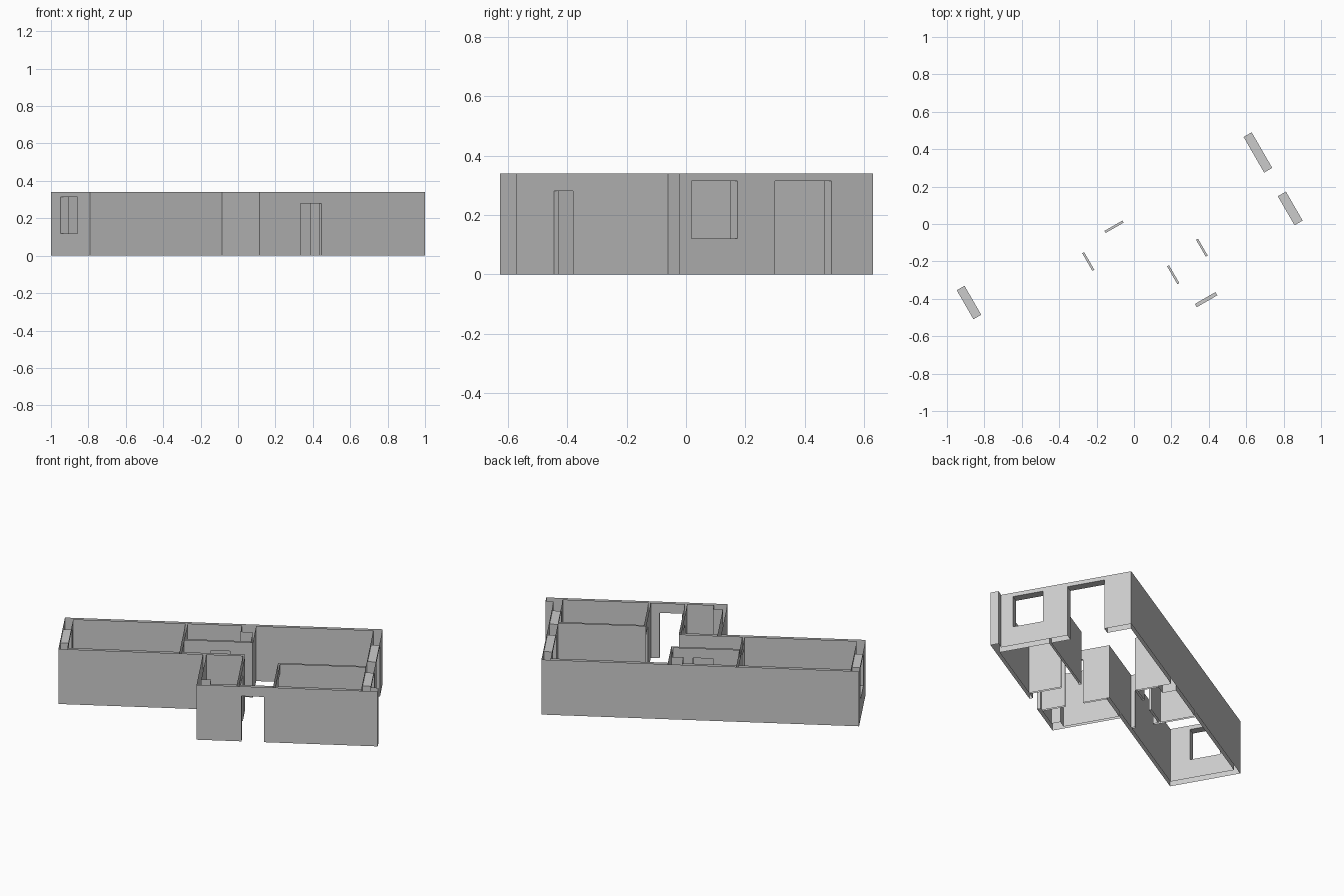
import bpy
import bmesh
from math import radians
from mathutils import Matrix, Vector

cube = bpy.data.objects.get("Cube")
if cube:
    bpy.data.objects.remove(cube, do_unlink=True)

HEIGHT = 0.34
TURN = Matrix.Rotation(radians(30), 4, 'Z')   # plan is drawn square, then turned

grey = bpy.data.materials.new("plain_grey")
grey.use_nodes = True
colour = (0.6, 0.6, 0.6, 1)
grey.diffuse_color = colour
grey.node_tree.nodes["Principled BSDF"].inputs["Base Color"].default_value = colour

# Openings: name, axis across the wall, wall faces, span along the wall, heights
OPENINGS = [
    ("west_window", 0, (-.998, -.95), (-.012, .167), (.12, .315)),
    ("east_window", 0, (.74, .79), (-.435, -.256), (.12, .315)),
    ("terrace_door", 0, (.74, .79), (-.11, .11), (0, .315)),
    ("front_door", 1, (-.553, -.533), (.068, .195), (0, .28)),
    ("store_door", 1, (.034, .047), (-.155, -.044), (0, .28)),
    ("west_room_door", 0, (-.318, -.306), (-.106, .003), (0, .28)),
    ("bath_door", 0, (.04, .052), (-.394, -.284), (0, .28)),
    ("bedroom_door", 0, (.245, .257), (-.343, -.239), (0, .28)),
]

# Wall skins: outer loop runs anticlockwise, room loops clockwise
SKINS = {
    "outer_walls": [(-.998, -.148), (-.185, -.148), (-.185, -.553), (.835, -.553),
                    (.835, -.505), (.79, -.505), (.79, .271), (-.998, .271)],
    "west_room_walls": [(-.95, -.128), (-.95, .251), (-.318, .251), (-.318, -.128)],
    "store_room_walls": [(-.306, .047), (-.306, .251), (0, .251), (0, .17),
                         (.068, .17), (.068, .047)],
    "bath_walls": [(-.165, -.48), (-.165, -.148), (.04, -.148), (.04, -.533),
                   (-.11, -.533), (-.11, -.48)],
    "bedroom_walls": [(.257, -.533), (.257, -.236), (.74, -.236), (.74, -.533)],
    "living_walls": [(.052, -.533), (.052, -.128), (-.306, -.128), (-.306, .034),
                     (.08, .034), (.08, .251), (.74, .251), (.74, -.224),
                     (.245, -.224), (.245, -.533)],
}


def finish(name, bm):
    bmesh.ops.remove_doubles(bm, verts=bm.verts, dist=0.0001)
    bm.transform(TURN)
    mesh = bpy.data.meshes.new(name)
    bm.to_mesh(mesh)
    bm.free()
    mesh.materials.append(grey)
    bpy.context.collection.objects.link(bpy.data.objects.new(name, mesh))


def quad(bm, points):
    return bm.faces.new([bm.verts.new(p) for p in points])


def wall_face(bm, p, q):
    """One upright wall side, left open where an opening passes through it."""
    across = 0 if abs(p[0] - q[0]) < 1e-6 else 1
    along = 1 - across
    start, end = p[along], q[along]
    low, high = min(start, end), max(start, end)

    def panel(a, b, z0, z1):
        if b - a < 1e-5 or z1 - z0 < 1e-5:
            return
        if start > end:
            a, b = b, a
        corners = []
        for s, z in ((a, z0), (b, z0), (b, z1), (a, z1)):
            c = [0, 0, z]
            c[across], c[along] = p[across], s
            corners.append(c)
        quad(bm, corners)

    cuts = [(span, zs) for _, axis, faces, span, zs in OPENINGS
            if axis == across and p[across] in faces
            and low <= span[0] and span[1] <= high]
    at = low
    for (a, b), (z0, z1) in sorted(cuts):
        panel(at, a, 0, HEIGHT)
        panel(a, b, 0, z0)
        panel(a, b, z1, HEIGHT)
        at = b
    panel(at, high, 0, HEIGHT)


# Hollow walls, open along the top and bottom
for name, loop in SKINS.items():
    bm = bmesh.new()
    for p, q in zip(loop, loop[1:] + loop[:1]):
        wall_face(bm, p, q)
    finish(name, bm)

# Jambs, lintels and sills lining each opening
for name, across, faces, span, heights in OPENINGS:
    bm = bmesh.new()
    f0, f1 = faces
    (a, b), (z0, z1) = span, heights
    sides = [[(a, z0), (a, z1)], [(b, z0), (b, z1)], [(a, z1), (b, z1)]]
    if z0 > 0:
        sides.append([(a, z0), (b, z0)])
    centre = Vector((0, 0, (z0 + z1) / 2))
    centre[across], centre[1 - across] = (f0 + f1) / 2, (a + b) / 2
    for (s, zs), (t, zt) in sides:
        corners = []
        for f, w, z in ((f0, s, zs), (f1, s, zs), (f1, t, zt), (f0, t, zt)):
            c = [0, 0, z]
            c[across], c[1 - across] = f, w
            corners.append(c)
        face = quad(bm, corners)
        face.normal_update()
        if face.normal.dot(centre - face.calc_center_median()) < 0:
            face.normal_flip()
    finish(name + "_lining", bm)
